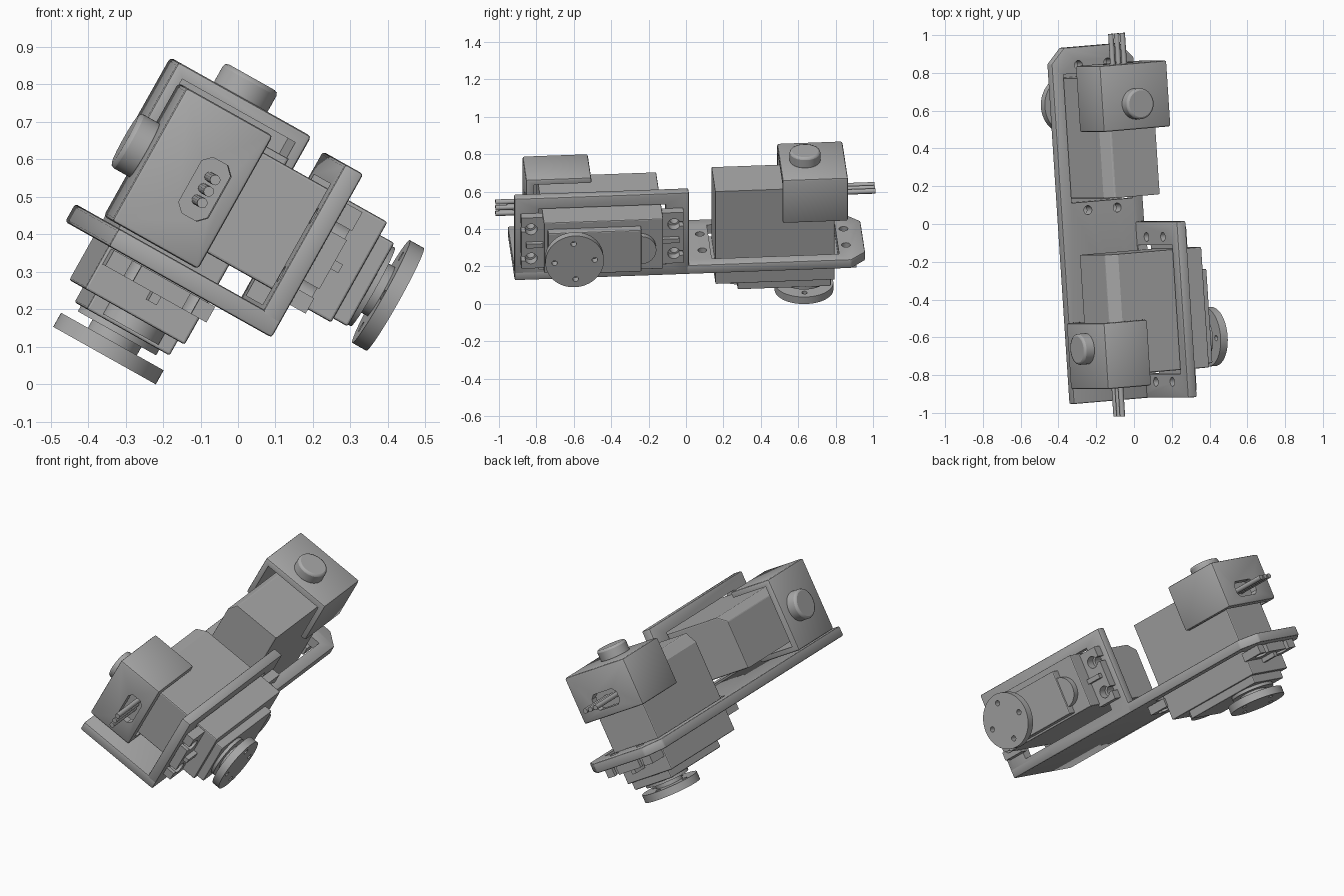
import bpy, bmesh, math
from mathutils import Matrix, Vector

if "Cube" in bpy.data.objects:
    bpy.data.objects.remove(bpy.data.objects["Cube"], do_unlink=True)

grey = bpy.data.materials.new("mid_grey")
grey.use_nodes = True
COLOUR = (0.4, 0.4, 0.4, 1)
grey.diffuse_color = COLOUR
grey.node_tree.nodes["Principled BSDF"].inputs["Base Color"].default_value = COLOUR

# Axes of the tilted assembly: across, along, and up from the base plate
U = Vector((0.8697, 0.0743, -0.4877)).normalized()
V = Vector((0.489, 0, 0.872)).normalized()
W = V.cross(U).normalized()


def mount_frame(a, b, c, p, q, n):
    """Matrix for one servo mount: p along the servo, q across, n out of the plate."""
    m = Matrix((p, q, n)).transposed().to_4x4()
    m.translation = U * a + W * b + V * c
    return m


def finish(name, bm, frame):
    bmesh.ops.recalc_face_normals(bm, faces=bm.faces)
    mesh = bpy.data.meshes.new(name)
    bm.to_mesh(mesh)
    bm.free()
    mesh.materials.append(grey)
    ob = bpy.data.objects.new(name, mesh)
    bpy.context.collection.objects.link(ob)
    ob.matrix_world = frame
    return ob


def prism(name, frame, outline, n0, n1):
    """Extrude an outline in the p-q plane from n0 to n1."""
    bm = bmesh.new()
    face = bm.faces.new([bm.verts.new((x, y, n0)) for x, y in outline])
    top = bmesh.ops.extrude_face_region(bm, geom=[face])["geom"]
    verts = [g for g in top if isinstance(g, bmesh.types.BMVert)]
    bmesh.ops.translate(bm, verts=verts, vec=(0, 0, n1 - n0))
    return finish(name, bm, frame)


def box(name, frame, p, q, n):
    return prism(name, frame, [(p[0], q[0]), (p[1], q[0]), (p[1], q[1]), (p[0], q[1])], *n)


def cylinder(name, frame, p, q, r, n0, n1, sides=48):
    turn = [math.tau * i / sides for i in range(sides)]
    return prism(name, frame, [(p + r * math.cos(t), q + r * math.sin(t)) for t in turn], n0, n1)


def select(ob):
    bpy.ops.object.select_all(action="DESELECT")
    ob.select_set(True)
    bpy.context.view_layer.objects.active = ob


def cut(ob, cutter):
    select(ob)
    mod = ob.modifiers.new("cut", "BOOLEAN")
    mod.operation = "DIFFERENCE"
    mod.solver = "EXACT"
    mod.object = cutter
    bpy.ops.object.modifier_apply(modifier=mod.name)
    bpy.data.objects.remove(cutter, do_unlink=True)


def soften(ob, width):
    mod = ob.modifiers.new("edge", "BEVEL")
    mod.width = width
    mod.segments = 2
    mod.limit_method = "ANGLE"
    mod.angle_limit = math.radians(40)


def smooth(ob):
    select(ob)
    bpy.ops.object.shade_smooth_by_angle(angle=math.radians(35))


SCREWS = [(p, q) for p in (-0.387, 0.383) for q in (-0.089, 0.089)]
HORN = 0.165


def plate(name, frame, outline):
    """Bracket plate with a servo opening and four screw holes."""
    ob = prism(name, frame, outline, -0.055, 0)
    soften(ob, 0.008)
    select(ob)
    bpy.ops.object.modifier_apply(modifier="edge")
    cut(ob, box("cutter", frame, (-0.343, 0.34), (-0.185, 0.185), (-0.1, 0.1)))
    for p, q in SCREWS:
        cut(ob, cylinder("cutter", frame, p, q, 0.024, -0.1, 0.1, 24))
    smooth(ob)


def servo(tag, f):
    # Main body, with one long edge chamfered on the inner side
    body = box(tag + "_servo_body", f, (-0.32, 0.32), (-0.17, 0.137), (-0.438, 0.13))
    bm = bmesh.new()
    bm.from_mesh(body.data)
    for v in bm.verts:
        if v.co.z < -0.4 and v.co.y < 0:
            v.co.z += 0.06
    low = [v for v in bm.verts if v.co.z < -0.4]
    edge = [v for v in bm.verts if v.co.y < 0 and -0.4 < v.co.z < 0]
    new = [bm.verts.new((x, -0.134, -0.438)) for x in (-0.32, 0.32)]
    # Close the chamfered profile as a hull
    bmesh.ops.convex_hull(bm, input=bm.verts[:])
    bmesh.ops.dissolve_limit(bm, angle_limit=0.01, verts=bm.verts[:], edges=bm.edges[:])
    bmesh.ops.recalc_face_normals(bm, faces=bm.faces)
    bm.to_mesh(body.data)
    bm.free()
    soften(body, 0.006)

    # Mounting tabs with open screw slots and a middle rib
    for label, s in (("horn_end", 1), ("far_end", -1)):
        p = sorted((s * 0.31, s * 0.435))
        tab = box(tag + "_tab_" + label, f, p, (-0.16, 0.15), (0.002, 0.05))
        for q in (-0.089, 0.089):
            cut(tab, cylinder("cutter", f, s * 0.383, q, 0.033, -0.1, 0.2, 24))
            cut(tab, box("cutter", f, sorted((s * 0.39, s * 0.5)), (q - 0.014, q + 0.014), (-0.1, 0.2)))
        smooth(tab)
        box(tag + "_rib_" + label, f, sorted((s * 0.31, s * 0.41)), (-0.013, 0.013), (0.04, 0.075))

    # Gearbox steps towards the horn
    gear = box(tag + "_gear_cover", f, (-0.2, 0.3), (-0.13, 0.125), (0.12, 0.175))
    soften(gear, 0.006)
    smooth(cylinder(tag + "_gear_boss", f, -0.195, 0, 0.085, 0.12, 0.165))
    smooth(cylinder(tag + "_shaft_collar", f, HORN, 0, 0.12, 0.17, 0.192))
    smooth(cylinder(tag + "_shaft", f, HORN, 0, 0.075, 0.18, 0.225))

    # Round horn disc with four holes
    disc = cylinder(tag + "_horn_disc", f, HORN, 0, 0.157, 0.217, 0.26, 64)
    for i in range(4):
        t = math.tau * i / 4 + 0.05
        cut(disc, cylinder("cutter", f, HORN + 0.108 * math.cos(t), 0.108 * math.sin(t), 0.015, 0.1, 0.4, 16))
    smooth(disc)

    # Rear housing: a hollow cover with a connector window in its end
    cover = box(tag + "_rear_cover", f, (0.037, 0.387), (-0.221, 0.187), (-0.52, -0.255))
    soften(cover, 0.01)
    select(cover)
    bpy.ops.object.modifier_apply(modifier="edge")
    cut(cover, box("cutter", f, (0, 0.345), (-0.19, 0.157), (-0.485, -0.2)))
    end = f @ Matrix.Translation((0, -0.008, -0.344)) @ Matrix.Rotation(math.pi / 2, 4, "Y")
    w, h, k = 0.045, 0.085, 0.022
    window = [(w, h - k), (w - k, h), (k - w, h), (-w, h - k),
              (-w, k - h), (k - w, -h), (w - k, -h), (w, k - h)]
    cut(cover, prism("cutter", end, window, 0.33, 0.45))
    smooth(cover)

    # Connector pins
    for i in (-1, 0, 1):
        q = -0.008 + i * 0.035
        smooth(cylinder(tag + "_pin_" + str(i + 2), end, 0, i * 0.035, 0.014, 0.3, 0.545, 12))

    # Round rear knob
    knob = cylinder(tag + "_rear_knob", f, 0.172, -0.02, 0.082, -0.58, -0.51)
    soften(knob, 0.012)
    smooth(knob)


base = mount_frame(-0.30, 0.49, 0.152, W, U, -V)
side = mount_frame(-0.05, -0.4475, 0.402, -W, -V, U)

# L-shaped bracket: long base plate with clipped far corners, short upright plate
plate("base_plate", base, [(-1.405, -0.25), (0.4, -0.25), (0.48, -0.17),
                           (0.48, 0.17), (0.4, 0.25), (-1.405, 0.25)])
plate("upright_plate", side, [(-0.4675, -0.25), (0.4675, -0.25), (0.4675, 0.25), (-0.4675, 0.25)])

servo("base", base)
servo("upright", side)
